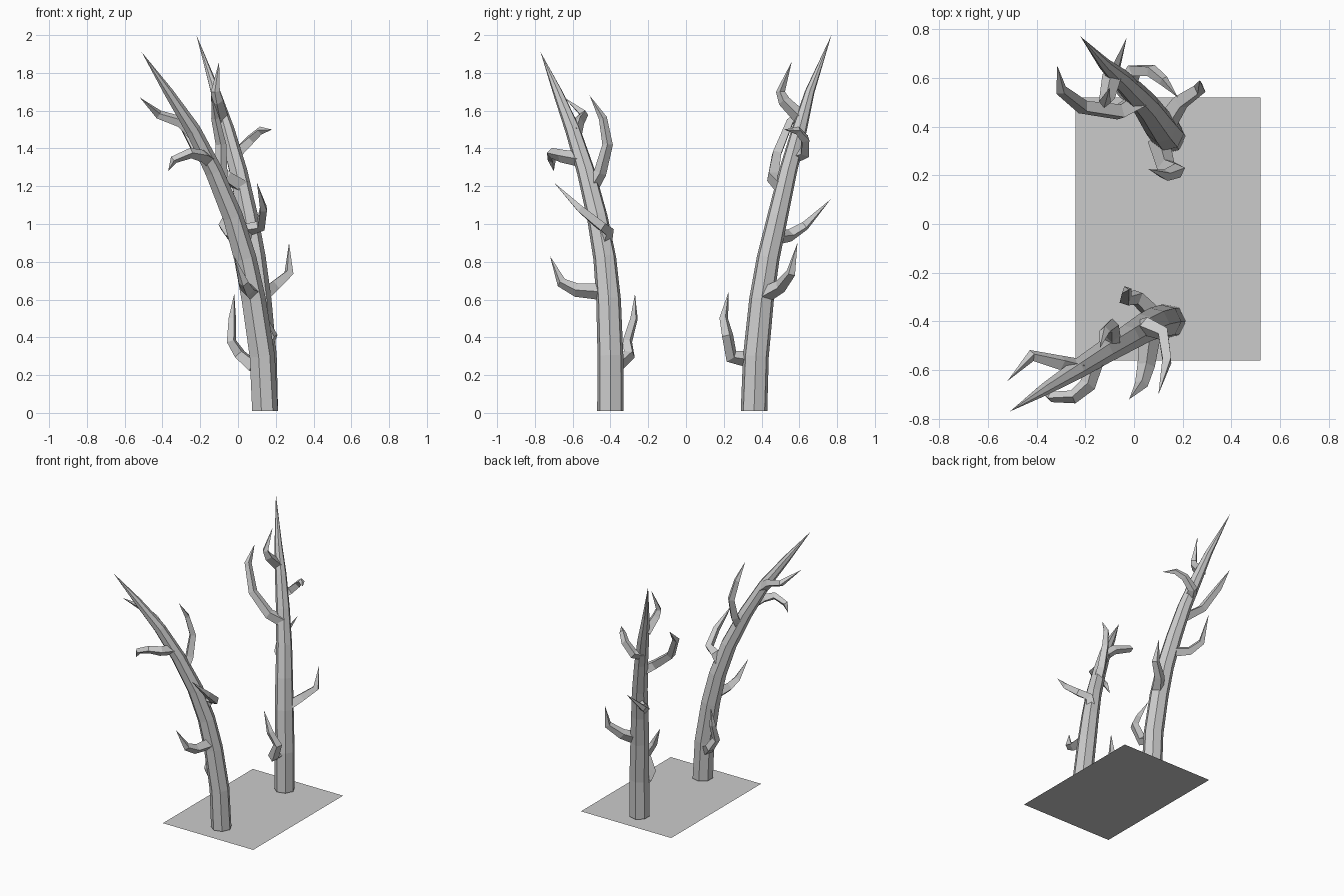
import bpy, bmesh, math
from mathutils import Vector


def spike(bm, path, radii, sides):
    """Faceted tube along a path, closed at the root and ending in a point."""
    pts = [Vector(p) for p in path]
    rings, u = [], Vector((1, 0, 0))
    for i, p in enumerate(pts[:-1]):
        if i == 0:
            t = (pts[1] - p).normalized()
            if sides > 4:
                t = Vector((0, 0, 1))
            elif abs(t.x) > 0.8:
                u = Vector((0, 1, 0))
        else:
            t = ((p - pts[i - 1]).normalized() + (pts[i + 1] - p).normalized()).normalized()
        u = (u - t * u.dot(t)).normalized()
        v = t.cross(u)
        angles = [2 * math.pi * k / sides for k in range(sides)]
        rings.append([bm.verts.new(p + radii[i] * (u * math.cos(a) + v * math.sin(a)))
                      for a in angles])
    bm.faces.new(rings[0][::-1])
    for a, b in zip(rings, rings[1:]):
        for k in range(sides):
            j = (k + 1) % sides
            bm.faces.new((a[k], a[j], b[j], b[k]))
    tip = bm.verts.new(pts[-1])
    for k in range(sides):
        bm.faces.new((rings[-1][k], rings[-1][(k + 1) % sides], tip))


def make(name, path, radii, sides):
    bm = bmesh.new()
    spike(bm, path, radii, sides)
    bmesh.ops.recalc_face_normals(bm, faces=bm.faces)
    me = bpy.data.meshes.new(name)
    bm.to_mesh(me)
    bm.free()
    ob = bpy.data.objects.new(name, me)
    bpy.context.collection.objects.link(ob)


def tree(name, trunk, branches):
    make(name + "_trunk", trunk, [.072, .07, .067, .062, .056, .049, .041, .026], 7)
    for i, (r, path) in enumerate(branches):
        n = len(path) - 1
        make(f"{name}_branch_{i + 1}", path, [r * (1 - 0.6 * k / n) for k in range(n)], 4)


# Front tree
tree("front_tree",
     [(.14, -.40, .01), (.125, -.40, .3), (.08, -.41, .6), (.035, -.43, .82), (-.03, -.47, 1.04),
      (-.13, -.53, 1.28), (-.24, -.60, 1.5), (-.37, -.68, 1.7), (-.51, -.77, 1.91)],
     [(.04, [(.09, -.38, .24), (.01, -.30, .31), (-.035, -.31, .38), (-.03, -.275, .5), (-.02, -.27, .63)]),
      (.045, [(.07, -.43, .64), (.05, -.58, .65), (.03, -.66, .69), (-.02, -.72, .83)]),
      (.045, [(.01, -.44, .88), (.05, -.42, .97), (.12, -.45, .99), (.135, -.56, 1.08), (.10, -.70, 1.22)]),
      (.04, [(-.10, -.51, 1.18), (-.09, -.455, 1.27), (-.09, -.415, 1.42), (-.12, -.44, 1.56), (-.14, -.51, 1.68)]),
      (.04, [(-.16, -.55, 1.34), (-.19, -.66, 1.36), (-.25, -.71, 1.375), (-.34, -.71, 1.34), (-.37, -.70, 1.28)]),
      (.04, [(-.23, -.59, 1.48), (-.30, -.57, 1.54), (-.42, -.54, 1.58), (-.52, -.645, 1.67)])])

# Back tree
tree("back_tree",
     [(.14, .36, .01), (.135, .37, .3), (.11, .40, .6), (.085, .435, .82), (.05, .485, 1.04),
      (.0, .54, 1.28), (-.06, .60, 1.5), (-.12, .655, 1.7), (-.22, .77, 2.0)],
     [(.045, [(.10, .35, .28), (.13, .24, .30), (.18, .22, .41), (.13, .20, .5), (.06, .225, .64)]),
      (.045, [(.13, .41, .62), (.19, .50, .67), (.27, .555, .74), (.27, .59, .90)]),
      (.042, [(.06, .47, .93), (-.04, .55, .94), (-.08, .63, .99), (-.03, .765, 1.13)]),
      (.045, [(.02, .51, 1.2), (-.06, .46, 1.25), (-.21, .48, 1.37), (-.30, .55, 1.54), (-.315, .65, 1.64)]),
      (.04, [(-.03, .57, 1.36), (.0, .63, 1.38), (.07, .63, 1.45), (.12, .59, 1.495), (.18, .52, 1.5)]),
      (.04, [(-.09, .61, 1.56), (-.11, .52, 1.65), (-.12, .50, 1.7), (-.10, .56, 1.86)])])

# Ground sheet
bpy.ops.mesh.primitive_plane_add(size=1, location=(.14, -.02, 0))
ground = bpy.context.object
ground.name = "ground_sheet"
ground.scale = (.76, 1.08, 1)
